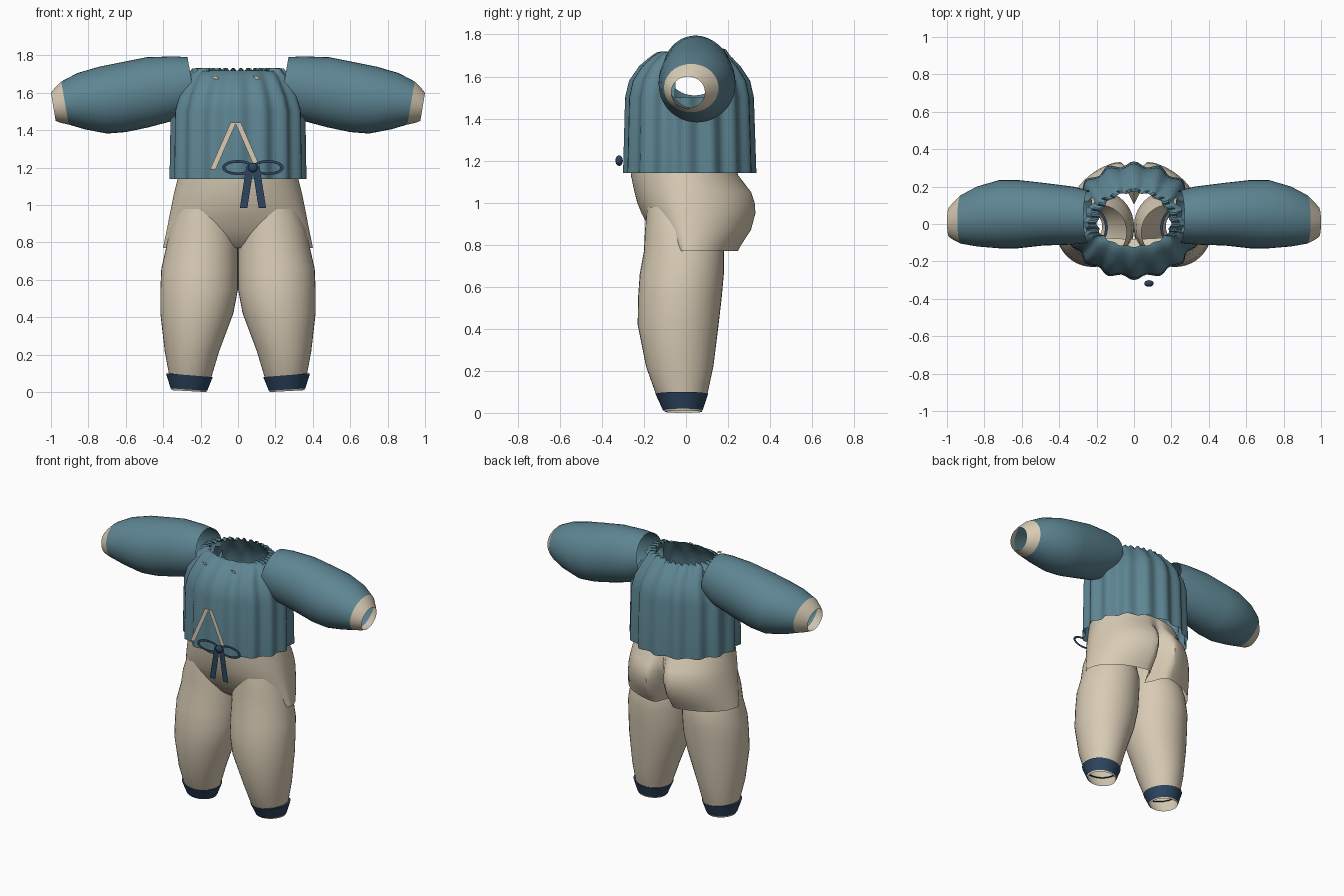
import bpy, bmesh
from math import sin, cos, pi, exp, radians
from mathutils import Vector

if "Cube" in bpy.data.objects:
    bpy.data.objects.remove(bpy.data.objects["Cube"])


def material(name, rgb):
    m = bpy.data.materials.new(name)
    m.use_nodes = True
    m.diffuse_color = (*rgb, 1)
    m.node_tree.nodes["Principled BSDF"].inputs["Base Color"].default_value = (*rgb, 1)
    return m


TEAL = material("teal cloth", (0.11, 0.235, 0.29))
CREAM = material("cream cloth", (0.69, 0.6, 0.46))
NAVY = material("navy ribbon", (0.026, 0.06, 0.115))


def finish(name, bm, mats):
    mesh = bpy.data.meshes.new(name)
    bmesh.ops.recalc_face_normals(bm, faces=bm.faces)
    bm.to_mesh(mesh)
    bm.free()
    for m in mats:
        mesh.materials.append(m)
    mesh.shade_smooth()
    mesh.set_sharp_from_angle(angle=radians(40))
    obj = bpy.data.objects.new(name, mesh)
    bpy.context.collection.objects.link(obj)
    return obj


def loft(rings):
    """Open tube through a list of closed rings."""
    bm = bmesh.new()
    rows = [[bm.verts.new(p) for p in ring] for ring in rings]
    for k, (a, b) in enumerate(zip(rows, rows[1:])):
        for i in range(len(a)):
            j = (i + 1) % len(a)
            bm.faces.new((a[i], a[j], b[j], b[i]))
    return bm


def limb_ring(row, side, n=40):
    """Ellipse between two edge points in the xz plane, y0 to y1 deep."""
    xa, za, xb, zb, y0, y1 = row
    mid = Vector(((xa + xb) / 2, (y0 + y1) / 2, (za + zb) / 2))
    u = Vector(((xa - xb) / 2, 0, (za - zb) / 2))
    v = Vector((0, (y1 - y0) / 2, 0))
    pts = [mid + u * cos(2 * pi * i / n) + v * sin(2 * pi * i / n) for i in range(n)]
    return [(p.x * side, p.y, p.z) for p in pts]


def limb(name, rows, side, mats):
    return finish(name, loft([limb_ring(r, side) for r in rows]), mats)


# Rows: first edge x z, second edge x z, front y, back y
SLEEVE = [
    (.27, 1.79, .22, 1.51, -.10, .18),
    (.34, 1.795, .31, 1.46, -.11, .20),
    (.49, 1.79, .48, 1.415, -.115, .22),
    (.64, 1.76, .60, 1.39, -.13, .235),
    (.74, 1.74, .70, 1.382, -.13, .235),
    (.86, 1.705, .82, 1.405, -.12, .2),
    (.945, 1.66, .905, 1.43, -.105, .155),
]
SLEEVE_CUFF = [SLEEVE[-1], (.98, 1.625, .95, 1.44, -.085, .115),
               (1, 1.6, .975, 1.45, -.07, .09)]
LEG = [
    (.32, .98, .04, .98, -.185, .1),
    (.365, .87, .01, .87, -.195, .15),
    (.385, .77, 0, .77, -.2, .18),
    (.41, .66, 0, .66, -.22, .18),
    (.415, .55, 0, .55, -.228, .17),
    (.415, .42, .025, .42, -.23, .155),
    (.392, .22, .10, .22, -.19, .13),
    (.368, .09, .145, .07, -.14, .1),
    (.355, .01, .17, 0, -.1, .075),
]
ANKLE_CUFF = [(.36, .1, .155, .08, -.13, .09), (.385, .1, .135, .08, -.145, .105),
              (.36, .02, .165, .007, -.11, .08)]

for side, label in ((1, "left"), (-1, "right")):
    limb(label + "_sleeve", SLEEVE, side, [TEAL])
    limb(label + "_sleeve_cuff", SLEEVE_CUFF, side, [CREAM])
    limb(label + "_trouser_leg", LEG, side, [CREAM])
    limb(label + "_ankle_cuff", ANKLE_CUFF, side, [NAVY])


# Seat of the trousers: z, half width, front depth, back depth, cleft depth
def seat_ring(z, a, front, back, cleft, n=96):
    pts = []
    for i in range(n):
        t = 2 * pi * i / n
        x, s = a * cos(t), sin(t)
        y = s * back - cleft * exp(-(x / .04) ** 2) if s > 0 else s * front
        pts.append((x, y, z))
    return pts


SEAT = [
    (1.2, .31, .265, .23, 0),
    (1.13, .325, .262, .255, .02),
    (1.05, .345, .245, .32, .07),
    (1, .355, .232, .338, .1),
    (.95, .365, .212, .342, .12),
    (.87, .38, .17, .32, .15),
    (.8, .395, .12, .272, .15),
    (.77, .4, .08, .255, .15),
]
finish("trouser_seat", loft([seat_ring(*r) for r in SEAT]), [CREAM])


# Pleated bodice: z, half width, front depth, back depth, pleat depth, frill
def bodice_ring(z, a, front, back, pleat, frill, n=128):
    pts = []
    for i in range(n):
        t = 2 * pi * i / n
        wave = 1 + pleat * cos(16 * t)
        y = sin(t) * (back if sin(t) > 0 else front)
        lift = frill * (i // 2 % 2) if sin(t) > -.5 else 0
        pts.append((a * cos(t) * wave, y * wave, z + lift))
    return pts


BODICE = [
    (1.14, .352, .288, .322, .04, 0),
    (1.5, .348, .28, .312, .035, 0),
    (1.58, .325, .262, .295, .035, 0),
    (1.65, .29, .215, .25, .035, 0),
    (1.69, .268, .17, .212, .035, 0),
    (1.715, .24, .135, .185, .03, .015),
    (1.718, .195, .12, .17, .03, .015),
]
bm = loft([bodice_ring(*r) for r in BODICE])
# Armholes
holes = []
for f in bm.faces:
    c = f.calc_center_median()
    if abs(c.x) > .2 and 1.5 < c.z < 1.69 and abs(c.y - .04) < .09:
        holes.append(f)
bmesh.ops.delete(bm, geom=holes, context="FACES")
finish("bodice", bm, [TEAL])


# Flat ribbon strips, given by end points in xz
def strip(name, start, end, width, y, mat):
    bm = bmesh.new()
    h = width / 2
    corners = [(start[0] - h, start[1]), (start[0] + h, start[1]),
               (end[0] + h, end[1]), (end[0] - h, end[1])]
    bm.faces.new([bm.verts.new((x, y, z)) for x, z in corners])
    return finish(name, bm, [mat])


strip("right_lace", (-.025, 1.44), (-.135, 1.19), .03, -.301, CREAM)
strip("left_lace", (0, 1.44), (.1, 1.21), .03, -.301, CREAM)
strip("right_collar_tab", (-.13, 1.69), (-.115, 1.675), .025, -.187, CREAM)
strip("left_collar_tab", (.09, 1.69), (.105, 1.675), .025, -.187, CREAM)
strip("right_bow_tail", (.065, 1.21), (.03, .985), .04, -.319, NAVY)
strip("left_bow_tail", (.095, 1.21), (.13, .985), .04, -.319, NAVY)


# Flat bow loops
def flat_ellipse(cx, rx, rz, n=32):
    return [(cx + rx * cos(2 * pi * i / n), -.32, 1.2 + rz * sin(2 * pi * i / n))
            for i in range(n)]


for cx, label in ((0, "right"), (.16, "left")):
    finish(label + "_bow_loop",
           loft([flat_ellipse(cx, .085, .04), flat_ellipse(cx, .066, .026)]), [NAVY])

# Bow knot
bm = bmesh.new()
bmesh.ops.create_uvsphere(bm, u_segments=20, v_segments=12, radius=.025)
bmesh.ops.scale(bm, vec=(1, .7, 1), verts=bm.verts)
bmesh.ops.translate(bm, vec=(.08, -.318, 1.2), verts=bm.verts)
finish("bow_knot", bm, [NAVY])
